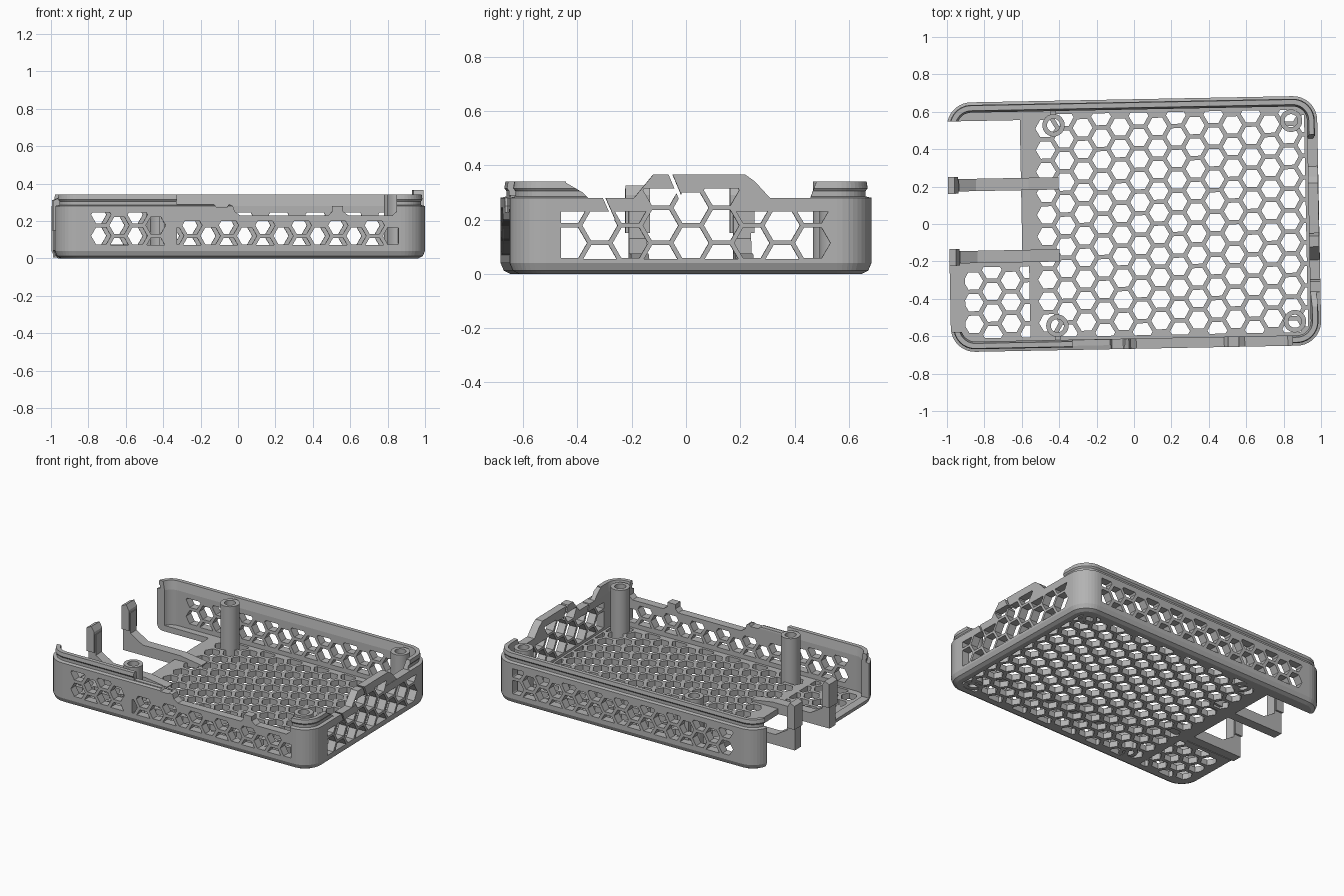
import bpy, bmesh, math

if "Cube" in bpy.data.objects:
    bpy.data.objects.remove(bpy.data.objects["Cube"])

HX, HY, RAD = 0.99, 0.667, 0.13      # tray half sizes and corner radius
TILT = math.radians(1.1)             # tray sits slightly turned
FLOOR = 0.04

grey = bpy.data.materials.new("plain grey")
grey.use_nodes = True
grey.diffuse_color = (0.45, 0.45, 0.45, 1)
grey.node_tree.nodes["Principled BSDF"].inputs["Base Color"].default_value = (0.45, 0.45, 0.45, 1)


def to_object(bm, name):
    bmesh.ops.recalc_face_normals(bm, faces=bm.faces)
    mesh = bpy.data.meshes.new(name)
    bm.to_mesh(mesh)
    bm.free()
    mesh.materials.append(grey)
    obj = bpy.data.objects.new(name, mesh)
    bpy.context.collection.objects.link(obj)
    return obj


def add_prism(bm, poly, axis, a, b):
    """Extrude a 2D outline along an axis from a to b."""
    place = {"x": lambda u, v, w: (w, u, v),
             "y": lambda u, v, w: (u, w, v),
             "z": lambda u, v, w: (u, v, w)}[axis]
    low = [bm.verts.new(place(u, v, a)) for u, v in poly]
    top = [bm.verts.new(place(u, v, b)) for u, v in poly]
    n = len(poly)
    bm.faces.new(low)
    bm.faces.new(top)
    for i in range(n):
        j = (i + 1) % n
        bm.faces.new((low[i], low[j], top[j], top[i]))


def prism(name, poly, axis, a, b):
    bm = bmesh.new()
    add_prism(bm, poly, axis, a, b)
    return to_object(bm, name)


def rect(u0, v0, u1, v1):
    return [(u0, v0), (u1, v0), (u1, v1), (u0, v1)]


def clip(poly, box):
    """Trim an outline to a rectangle (u0, v0, u1, v1)."""
    for ax in (0, 1):
        for sign, lim in ((1, box[ax]), (-1, box[ax + 2])):
            out = []
            for p, q in zip(poly, poly[1:] + poly[:1]):
                dp, dq = sign * (p[ax] - lim), sign * (q[ax] - lim)
                if dp >= 0:
                    out.append(p)
                if dp * dq < 0:
                    t = dp / (dp - dq)
                    out.append((p[0] + t * (q[0] - p[0]), p[1] + t * (q[1] - p[1])))
            poly = out
    return poly


def area(poly):
    return abs(sum(p[0] * q[1] - q[0] * p[1]
                   for p, q in zip(poly, poly[1:] + poly[:1]))) / 2


def honeycomb(bm, axis, a, b, origin, pitch, radius, region):
    """Hexagon prisms on a staggered grid, each trimmed to region(u, v)."""
    row = pitch * 2 / math.sqrt(3)
    for i in range(-14, 15):
        for j in range(-9, 10):
            u = origin[0] + i * pitch
            v = origin[1] + (j + (i % 2) / 2) * row
            hexa = [(u + radius * math.cos(k * math.pi / 3),
                     v + radius * math.sin(k * math.pi / 3)) for k in range(6)]
            hexa = clip(hexa, region(u, v))
            if len(hexa) > 2 and area(hexa) > 0.0012:
                add_prism(bm, hexa, axis, a, b)


def cut(obj, cutter):
    mod = obj.modifiers.new("cut", "BOOLEAN")
    mod.operation, mod.solver, mod.object = "DIFFERENCE", "EXACT", cutter
    bpy.context.view_layer.update()
    deps = bpy.context.evaluated_depsgraph_get()
    mesh = bpy.data.meshes.new_from_object(obj.evaluated_get(deps))
    obj.modifiers.clear()
    obj.data = mesh


def rounded_ring(inset):
    r = RAD - inset
    pts = []
    for k, (sx, sy) in enumerate(((1, 1), (-1, 1), (-1, -1), (1, -1))):
        for s in range(11):
            ang = math.pi / 2 * (k + s / 10)
            pts.append((sx * (HX - RAD) + r * math.cos(ang),
                        sy * (HY - RAD) + r * math.sin(ang)))
    return pts


# Tray shell: rounded base, outer wall, stepped lip, inner wall, floor
bm = bmesh.new()
profile = [(0.035, 0), (0.012, 0.012), (0, 0.04), (0, 0.28), (0.022, 0.285),
           (0.022, 0.305), (0.014, 0.315), (0.018, 0.34), (0.045, 0.34),
           (0.055, 0.28), (0.055, FLOOR)]
rings = [[bm.verts.new((x, y, z)) for x, y in rounded_ring(d)] for d, z in profile]
for low, up in zip(rings, rings[1:]):
    for i in range(len(low)):
        j = (i + 1) % len(low)
        bm.faces.new((low[i], low[j], up[j], up[i]))
bm.faces.new(rings[0])
bm.faces.new(rings[-1])
shell = to_object(bm, "tray_shell")

# Raised hump on the right wall
hump = prism("right_wall_hump", [(-0.21, 0.28), (-0.14, 0.365), (0.2, 0.365),
                                 (0.235, 0.34), (0.29, 0.28)], "x", HX - 0.055, HX - 0.002)

# Openings: left bay, left front end, front ports, right wall top, slits
cutters = [
    prism("left_bay_cutter", rect(-1.2, -0.19, -0.6, 0.567), "z", -0.1, 0.5),
    prism("left_end_cutter", rect(-1.2, -0.56, -0.9, -0.15), "z", FLOOR + 0.004, 0.5),
    prism("front_port_cutter",
          [(-0.34, 0.5), (-0.34, 0.29), (-0.14, 0.29), (-0.13, 0.275), (-0.07, 0.275),
           (-0.06, 0.29), (-0.04, 0.28), (-0.03, 0.25), (0, 0.228), (0.47, 0.228),
           (0.49, 0.25), (0.49, 0.28), (0.55, 0.28), (0.55, 0.25), (0.58, 0.228),
           (0.81, 0.228), (0.835, 0.25), (0.835, 0.5)], "y", -0.8, -0.58),
    prism("right_wall_cutter",
          [(-0.46, 0.5), (-0.46, 0.335), (-0.4, 0.3), (-0.38, 0.28), (0.44, 0.28),
           (0.46, 0.335), (0.46, 0.5)], "x", 0.9, 1.2),
    prism("slit_cutter_low", [(-0.33, 0.29), (-0.32, 0.29), (-0.28, 0.2), (-0.29, 0.2)],
          "x", 0.9, 1.2),
    prism("slit_cutter_high", [(-0.085, 0.37), (-0.07, 0.37), (-0.028, 0.27), (-0.043, 0.27)],
          "x", 0.9, 1.2),
]

# Honeycomb openings in the floor and three walls
bm = bmesh.new()
honeycomb(bm, "z", -0.05, FLOOR + 0.007, (0.035, 0), 0.1, 0.053,
          lambda u, v: (-0.555, -0.595, 0.92, 0.595) if u > -0.53
          else (-0.91, -0.595, -0.565, -0.215))
honeycomb(bm, "y", -0.8, -0.6, (0.035, 0.12), 0.0975, 0.053,
          lambda u, v: (-0.815, 0.07, -0.36, 0.245) if u < -0.36
          else (-0.34, 0.07, 0.845, 0.2))
honeycomb(bm, "y", 0.6, 0.8, (0.035, 0.12), 0.0975, 0.053,
          lambda u, v: (-0.815, 0.07, 0.845, 0.245))
honeycomb(bm, "x", 0.9, 1.2, (0.0, 0.243), 0.112, 0.065,
          lambda u, v: (-0.48, 0.055, 0.52, 0.315 if abs(u) < 0.2 else 0.23))
cutters.insert(0, to_object(bm, "honeycomb_cutter"))

for cutter in cutters:
    cutter.hide_render = True
    cut(shell, cutter)
for cutter in (cutters[0], cutters[-1]):
    cut(hump, cutter)
for cutter in cutters:
    bpy.data.objects.remove(cutter)

parts = [shell, hump]


# Screw posts with bored centres, and ribs tying the inner pair to the walls
def screw_post(name, x, y):
    bm = bmesh.new()
    n = 32
    loops = []
    for r, z in ((0.06, 0.002), (0.06, 0.34), (0.035, 0.34), (0.035, 0.002)):
        loops.append([bm.verts.new((x + r * math.cos(k * math.tau / n),
                                    y + r * math.sin(k * math.tau / n), z))
                      for k in range(n)])
    for a, b in zip(loops, loops[1:] + loops[:1]):
        for k in range(n):
            m = (k + 1) % n
            bm.faces.new((a[k], a[m], b[m], b[k]))
    return to_object(bm, name)


for side, label in ((-1, "front"), (1, "back")):
    for x, end in ((-0.42, "left_end"), (0.85, "right_end")):
        post = screw_post(f"{label}_{end}_post", x, side * 0.536)
        parts.append(post)
        bpy.ops.object.select_all(action="DESELECT")
        bpy.context.view_layer.objects.active = post
        post.select_set(True)
        bpy.ops.object.shade_smooth_by_angle()
    ends = sorted((side * 0.59, side * 0.62))
    parts.append(prism(f"{label}_post_rib", rect(-0.435, FLOOR, -0.405, 0.28), "y", *ends))

# Hooked arms reaching across the open bay
for y, label in ((0.225, "back"), (-0.16, "front")):
    arm = [(-0.985, 0.004), (-0.6, 0.004), (-0.42, 0.02), (-0.4, 0.05), (-0.56, 0.075),
           (-0.84, 0.075), (-0.93, 0.13), (-0.93, 0.27), (-0.985, 0.27)]
    parts.append(prism(f"{label}_arm", arm, "y", y - 0.033, y + 0.033))
    hook = [(-0.99, 0.15), (-0.935, 0.15), (-0.935, 0.29), (-0.955, 0.325), (-0.99, 0.31)]
    parts.append(prism(f"{label}_arm_hook", hook, "y", y - 0.045, y + 0.045))

for part in parts:
    part.rotation_euler.z = TILT
